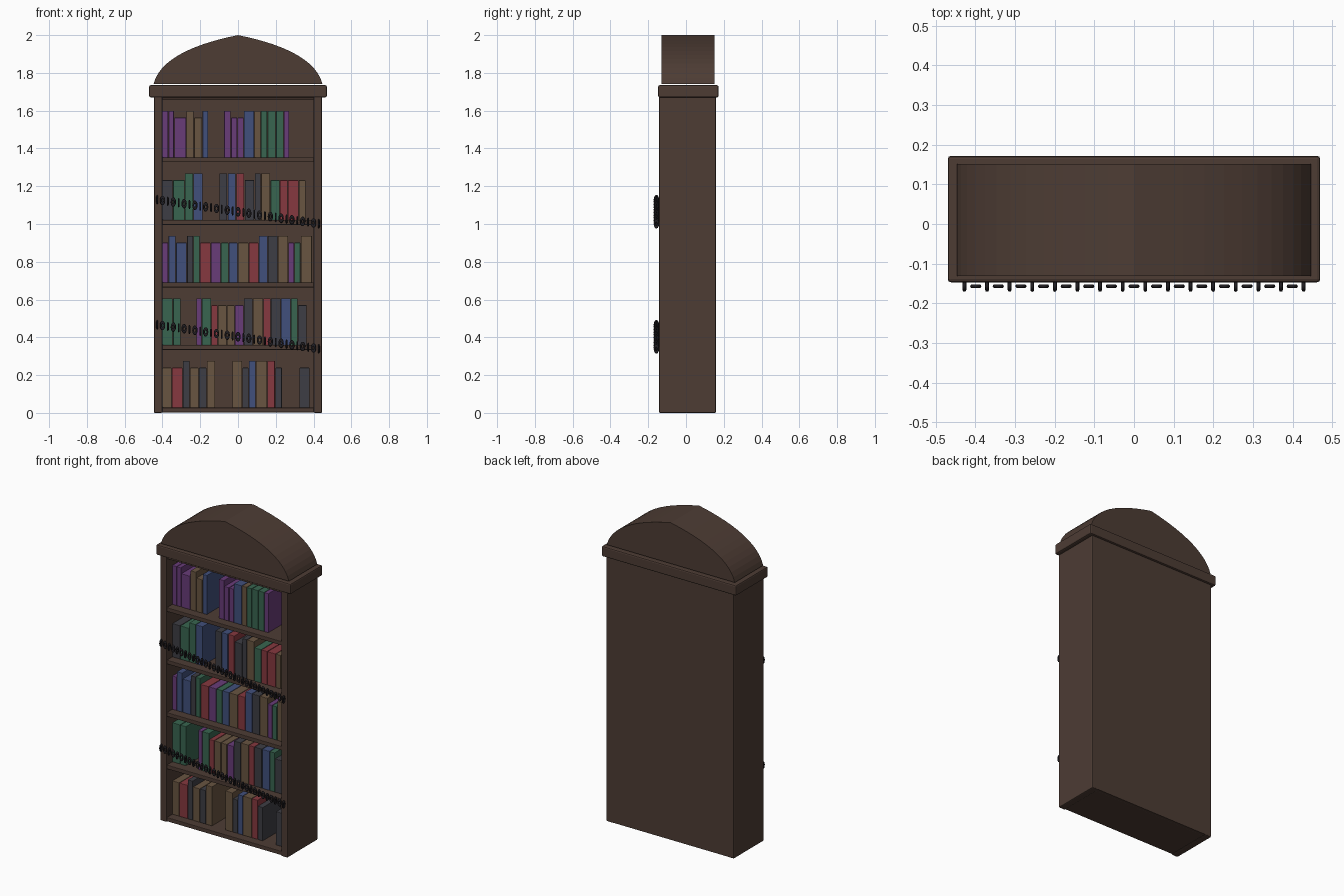
import bpy, bmesh, math

if "Cube" in bpy.data.objects:
    bpy.data.objects.remove(bpy.data.objects["Cube"])


def material(name, rgb):
    m = bpy.data.materials.new(name)
    m.diffuse_color = (*rgb, 1)
    m.use_nodes = True
    m.node_tree.nodes["Principled BSDF"].inputs["Base Color"].default_value = m.diffuse_color
    return m


WOOD = material("dark_wood", (0.074, 0.045, 0.034))
IRON = material("iron", (0.015, 0.013, 0.016))
COVERS = {
    "p": material("purple_cover", (0.14, 0.045, 0.19)),
    "r": material("red_cover", (0.24, 0.04, 0.05)),
    "g": material("green_cover", (0.04, 0.13, 0.08)),
    "b": material("blue_cover", (0.053, 0.08, 0.20)),
    "t": material("tan_cover", (0.14, 0.09, 0.053)),
    "d": material("dark_cover", (0.048, 0.048, 0.058)),
}


def box(name, x, y, z, mat, bevel=0.0):
    """Box spanning the (min, max) ranges x, y and z."""
    bm = bmesh.new()
    bmesh.ops.create_cube(bm, size=1)
    for v in bm.verts:
        for i, (lo, hi) in enumerate((x, y, z)):
            v.co[i] = hi if v.co[i] > 0 else lo
    me = bpy.data.meshes.new(name)
    bm.to_mesh(me)
    bm.free()
    me.materials.append(mat)
    ob = bpy.data.objects.new(name, me)
    bpy.context.collection.objects.link(ob)
    if bevel:
        mod = ob.modifiers.new("bevel", "BEVEL")
        mod.width = bevel
        mod.segments = 2
    return ob


# Case: sides, back, shelves, cornice
box("left_side", (-0.445, -0.4), (-0.143, 0.159), (0, 1.675), WOOD, 0.006)
box("right_side", (0.4, 0.445), (-0.143, 0.159), (0, 1.675), WOOD, 0.006)
box("back_panel", (-0.43, 0.43), (0.138, 0.1585), (0.003, 1.675), WOOD)
SHELF_TOPS = [0.028 + 0.331 * i for i in range(5)]
for i, top in enumerate(SHELF_TOPS + [1.685]):
    box(f"shelf_{i}", (-0.402, 0.402), (-0.138, 0.14), (top - 0.025, top), WOOD, 0.003)
box("cornice", (-0.47, 0.47), (-0.147, 0.172), (1.67, 1.735), WOOD, 0.008)

# Pointed arch crown: quadratic curve from the corner to the peak, mirrored
(x0, z0), (x1, z1), (x2, z2) = (0.447, 1.742), (0.40, 1.92), (0.0, 2.0)
half = []
for i in range(13):
    t = i / 12
    a, b, c = (1 - t) ** 2, 2 * t * (1 - t), t * t
    half.append((a * x0 + b * x1 + c * x2, a * z0 + b * z1 + c * z2))
profile = half + [(-x, z) for x, z in half[-2::-1]]
bm = bmesh.new()
face = bm.faces.new([bm.verts.new((x, -0.131, z)) for x, z in profile])
ext = bmesh.ops.extrude_face_region(bm, geom=[face])
bmesh.ops.translate(bm, vec=(0, 0.283, 0),
                    verts=[g for g in ext["geom"] if isinstance(g, bmesh.types.BMVert)])
bmesh.ops.recalc_face_normals(bm, faces=bm.faces)
me = bpy.data.meshes.new("arched_crown")
bm.to_mesh(me)
bm.free()
me.materials.append(WOOD)
bpy.context.collection.objects.link(bpy.data.objects.new("arched_crown", me))


# Books: letter = cover colour, capital = tall book, underscore = gap; widths in mm
def book_row(level, letters, widths):
    x, z = -0.4, SHELF_TOPS[level]
    for i, (letter, w) in enumerate(zip(letters, widths)):
        w /= 1000
        if letter != "_":
            height = 0.247 if letter.isupper() else 0.211
            box(f"book_{level}_{i}", (x + 0.001, x + w - 0.002), (-0.085, 0.10),
                (z, z + height), COVERS[letter.lower()], 0.002)
        x += w


book_row(4, "PPpTtB_PppBTGGGP",
         (32, 30, 65, 40, 45, 32, 82, 37, 34, 34, 56, 34, 35, 45, 42, 30))
book_row(3, "dgGB_DBRdDTgrrt",
         (56, 63, 45, 50, 86, 45, 45, 45, 53, 34, 50, 50, 42, 58, 37))
book_row(2, "pBbDGrpgbtrBDTpgT",
         (32, 40, 58, 34, 34, 58, 53, 42, 48, 58, 53, 48, 53, 55, 32, 34, 61))
book_row(1, "GG_PGrttpDTRDBGd",
         (56, 42, 82, 29, 50, 34, 48, 42, 48, 48, 55, 40, 53, 53, 37, 48))
book_row(0, "trDtdT_TdBTRd_d",
         (50, 58, 37, 48, 42, 45, 90, 53, 34, 37, 61, 42, 37, 90, 56))

# Chain link: tall torus standing in the xz plane
R, r, N, M = 0.0093, 0.0048, 14, 8
bm = bmesh.new()
rings = []
for i in range(N):
    u = math.tau * i / N
    rings.append([])
    for j in range(M):
        v = math.tau * j / M
        d = R + r * math.cos(v)
        rings[i].append(bm.verts.new((d * math.cos(u), r * math.sin(v), 1.8 * d * math.sin(u))))
for i in range(N):
    for j in range(M):
        k, m = (i + 1) % N, (j + 1) % M
        bm.faces.new((rings[i][j], rings[k][j], rings[k][m], rings[i][m])).smooth = True
bmesh.ops.recalc_face_normals(bm, faces=bm.faces)
link = bpy.data.meshes.new("chain_link")
bm.to_mesh(link)
bm.free()
link.materials.append(IRON)

# Two slanted chains of alternating links across the front
for name, top in (("upper", 1.129), ("lower", 0.467)):
    for i in range(31):
        ob = bpy.data.objects.new(f"{name}_chain_link_{i}", link)
        ob.location = (-0.428 + 0.856 * i / 30, -0.157, top - 0.128 * i / 30)
        ob.rotation_euler.z = math.pi / 2 * ((i + 1) % 2)
        bpy.context.collection.objects.link(ob)
